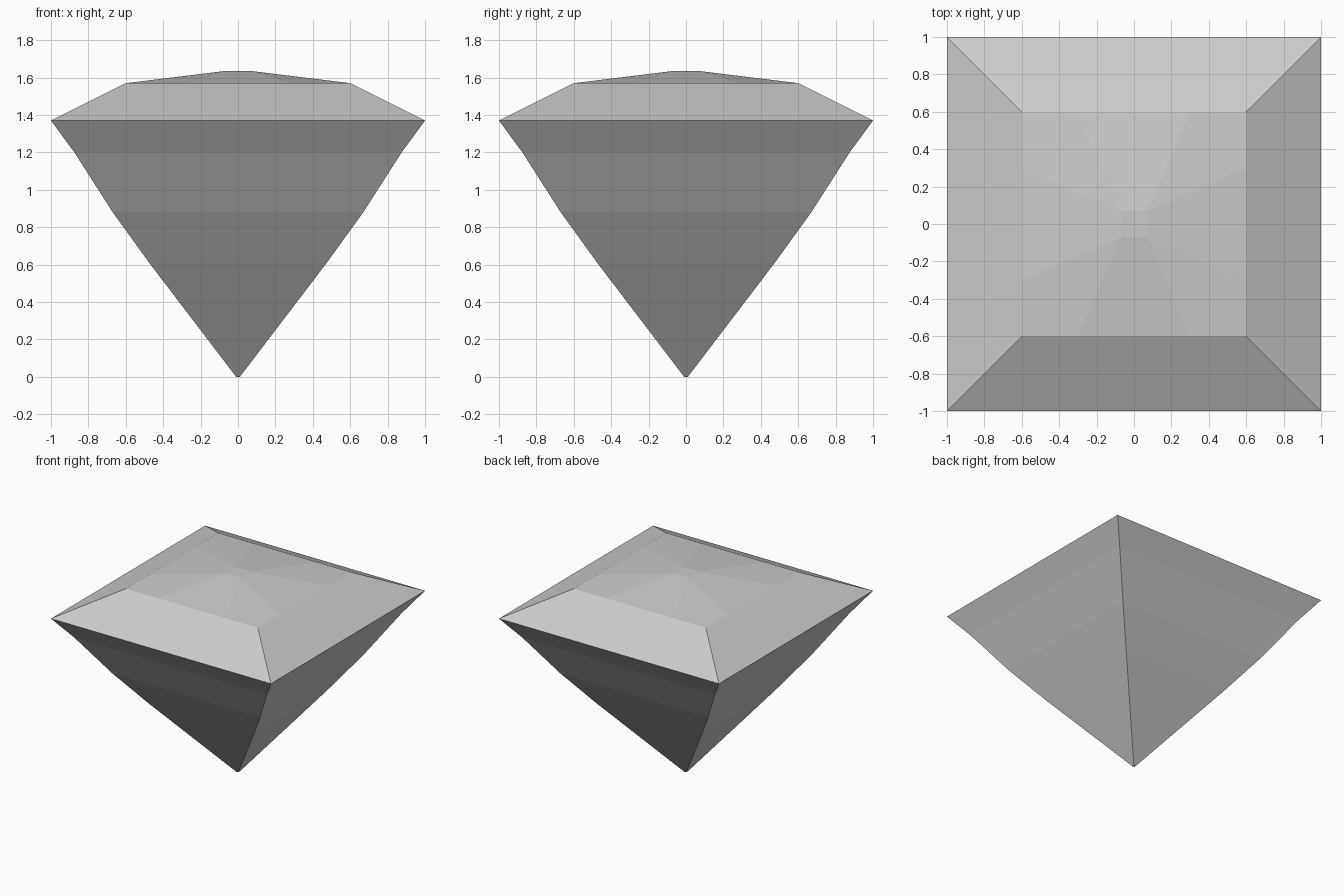
import bpy, bmesh

if "Cube" in bpy.data.objects:
    bpy.data.objects.remove(bpy.data.objects["Cube"])

# Half-width and height of each square ring, culet to girdle to table edge
PROFILE = [(0.01, 0.0), (0.475, 0.61), (0.67, 0.88), (0.875, 1.2),
           (1.0, 1.37), (0.6, 1.57)]
TIP, TIP_Z = 0.07, 1.635   # small flat square on top
STAR = 0.3                 # where the star facets meet the table edge

bm = bmesh.new()


def turn(x, y, k):
    for _ in range(k % 4):
        x, y = -y, x
    return x, y


def vert(x, y, z, k=0):
    return bm.verts.new((*turn(x, y, k), z))


# Pavilion and crown: stacked square rings
rings = [[vert(h, -h, z, k) for k in range(4)] for h, z in PROFILE]
for low, high in zip(rings[:-2], rings[1:-1]):
    for k in range(4):
        n = (k + 1) % 4
        bm.faces.new((low[k], low[n], high[n], high[k]))
bm.faces.new(rings[0][::-1])

# Table: star facets, corner facets and top square
girdle, corner = rings[-2], rings[-1]
edge, table_z = PROFILE[-1]
start = [vert(edge, -STAR, table_z, k) for k in range(4)]
end = [vert(edge, STAR, table_z, k) for k in range(4)]
tip = [vert(TIP, -TIP, TIP_Z, k) for k in range(4)]
for k in range(4):
    n = (k + 1) % 4
    bm.faces.new((girdle[k], girdle[n], corner[n], end[k], start[k], corner[k]))
    bm.faces.new((start[k], end[k], tip[n], tip[k]))
    bm.faces.new((end[k], corner[n], start[n], tip[n]))
bm.faces.new(tip)

bmesh.ops.recalc_face_normals(bm, faces=bm.faces)
mesh = bpy.data.meshes.new("gemstone")
bm.to_mesh(mesh)
bm.free()
bpy.context.collection.objects.link(bpy.data.objects.new("gemstone", mesh))
